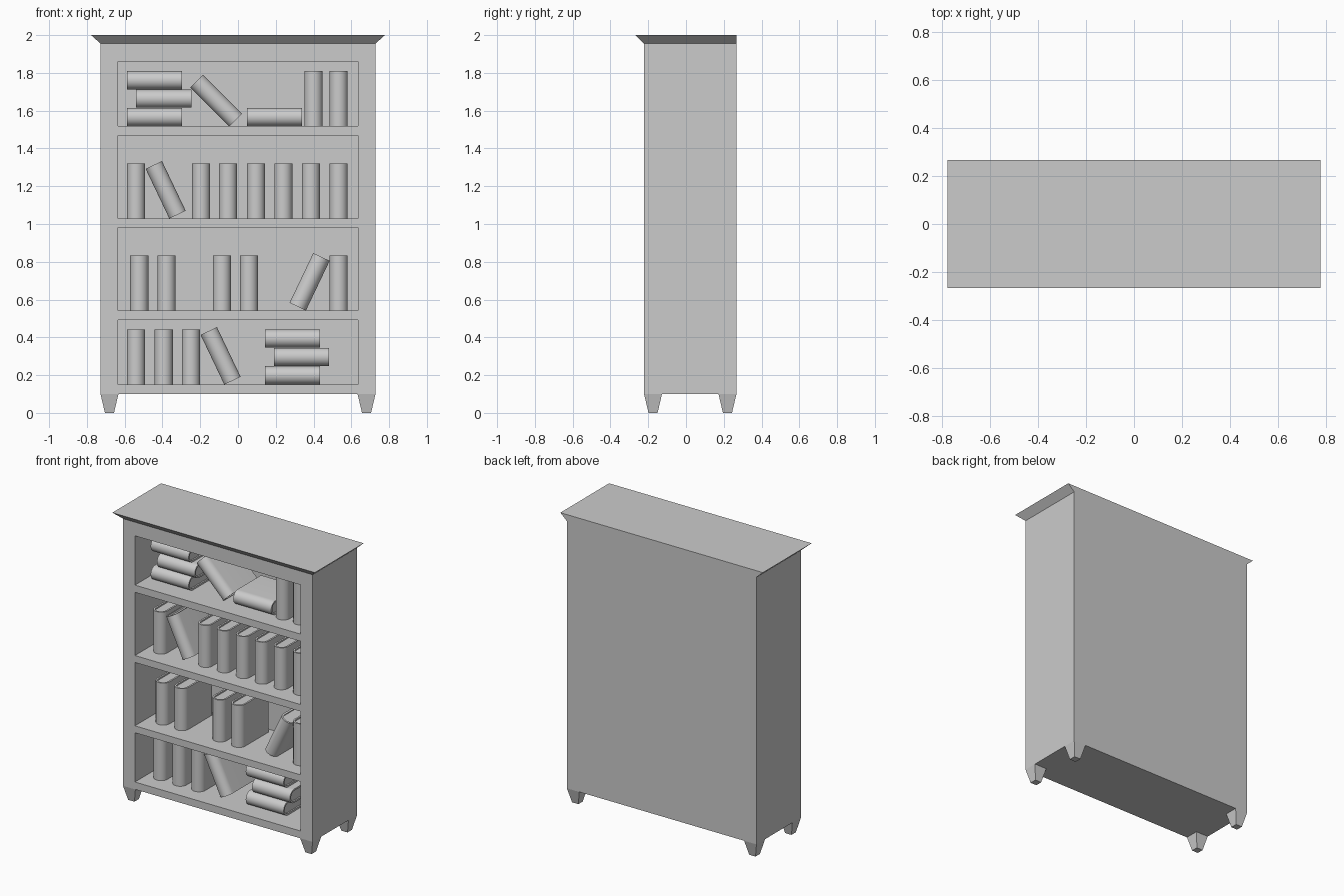
import bpy, bmesh
from math import sin, cos, pi, radians

if "Cube" in bpy.data.objects:
    bpy.data.objects.remove(bpy.data.objects["Cube"])


def new_object(name, bm):
    bmesh.ops.recalc_face_normals(bm, faces=bm.faces)
    mesh = bpy.data.meshes.new(name)
    bm.to_mesh(mesh)
    bm.free()
    obj = bpy.data.objects.new(name, mesh)
    bpy.context.collection.objects.link(obj)
    return obj


def add_prism(bm, bottom, top, z0, z1):
    """Closed solid between two matching xy outlines."""
    lo = [bm.verts.new((x, y, z0)) for x, y in bottom]
    hi = [bm.verts.new((x, y, z1)) for x, y in top]
    bm.faces.new(lo[::-1])
    bm.faces.new(hi)
    n = len(lo)
    for i in range(n):
        j = (i + 1) % n
        bm.faces.new((lo[i], lo[j], hi[j], hi[i]))


def rect(x0, x1, y0, y1):
    return [(x0, y0), (x1, y0), (x1, y1), (x0, y1)]


def make_active(obj):
    bpy.ops.object.select_all(action='DESELECT')
    obj.select_set(True)
    bpy.context.view_layer.objects.active = obj


W, FRONT, BACK = 0.728, -0.222, 0.267
FLOORS = [0.151, 0.541, 1.029, 1.518]
CEILINGS = [0.493, 0.981, 1.468, 1.86]

# Case: solid block with four shelf bays cut from the front
bm = bmesh.new()
body = rect(-W, W, FRONT, BACK)
add_prism(bm, body, body, 0.1, 1.955)
case = new_object("bookcase_body", bm)

bm = bmesh.new()
bay = rect(-0.636, 0.636, FRONT - 0.1, 0.22)
for z0, z1 in zip(FLOORS, CEILINGS):
    add_prism(bm, bay, bay, z0, z1)
cutter = new_object("shelf_bay_cutter", bm)
cutter.hide_render = True
cut = case.modifiers.new("shelf_bays", 'BOOLEAN')
cut.object = cutter
cut.operation = 'DIFFERENCE'
cut.solver = 'EXACT'
make_active(case)
bpy.ops.object.modifier_apply(modifier=cut.name)
bpy.data.objects.remove(cutter)

# Crown moulding: flares at the front and sides, flush at the back
bm = bmesh.new()
add_prism(bm, body, rect(-0.778, 0.778, -0.267, BACK), 1.955, 2.0)
new_object("crown_moulding", bm)

# Four tapered feet
for end, y in (("front", FRONT + 0.0475), ("back", BACK - 0.0475)):
    for side, s in (("left", -1), ("right", 1)):
        x = s * (W - 0.0475)
        bm = bmesh.new()
        add_prism(bm, *(rect(x - r, x + r, y - r, y + r) for r in (0.024, 0.0475)), 0, 0.1)
        new_object(f"{end}_{side}_foot", bm)

# Book: rounded spine and covers, with a slightly recessed page block
R, H, SPINE_Y, END_Y, COVER = 0.048, 0.2915, -0.072, 0.185, 0.012


def arc(r, steps=16):
    return [(-r * cos(pi * i / steps), SPINE_Y - r * sin(pi * i / steps)) for i in range(steps + 1)]


bm = bmesh.new()
inner = R - COVER
cover = [(-R, END_Y)] + arc(R) + [(R, END_Y), (inner, END_Y)] + arc(inner)[::-1] + [(-inner, END_Y)]
add_prism(bm, cover, cover, -H / 2, H / 2)
pages = [(-inner, END_Y - 0.01)] + arc(inner) + [(inner, END_Y - 0.01)]
add_prism(bm, pages, pages, -H / 2 + 0.01, H / 2 - 0.01)
first_book = new_object("book", bm)
make_active(first_book)
bpy.ops.object.shade_smooth_by_angle(angle=radians(30))
book_mesh = first_book.data
bpy.data.objects.remove(first_book)


def place_book(name, x, z, tilt=0):
    obj = bpy.data.objects.new(name, book_mesh)
    obj.location = (x, 0, z)
    obj.rotation_euler.y = radians(tilt)
    bpy.context.collection.objects.link(obj)


# Upright books, shelf by shelf from the bottom
UPRIGHT = [
    (-0.54, -0.393, -0.249),
    (-0.523, -0.378, -0.085, 0.058, 0.533),
    (-0.54, -0.195, -0.053, 0.095, 0.24, 0.386, 0.533),
    (0.4, 0.533),
]
for floor, xs in zip(FLOORS, UPRIGHT):
    for x in xs:
        place_book("upright_book", x, floor + H / 2)

# Leaning books
for x, z, tilt in ((-0.092, 0.302, -25.5), (0.379, 0.694, 25.5),
                   (-0.383, 1.181, -25.5), (-0.116, 1.653, -45)):
    place_book("leaning_book", x, z, tilt)

# Lying books: stacks of three and a single one
for x, floor, count in ((0.289, FLOORS[0], 3), (-0.441, FLOORS[3], 3), (0.193, FLOORS[3], 1)):
    for i in range(count):
        place_book("lying_book", x + (0.048 if i == 1 else 0), floor + R + i * 0.0975, 90)
